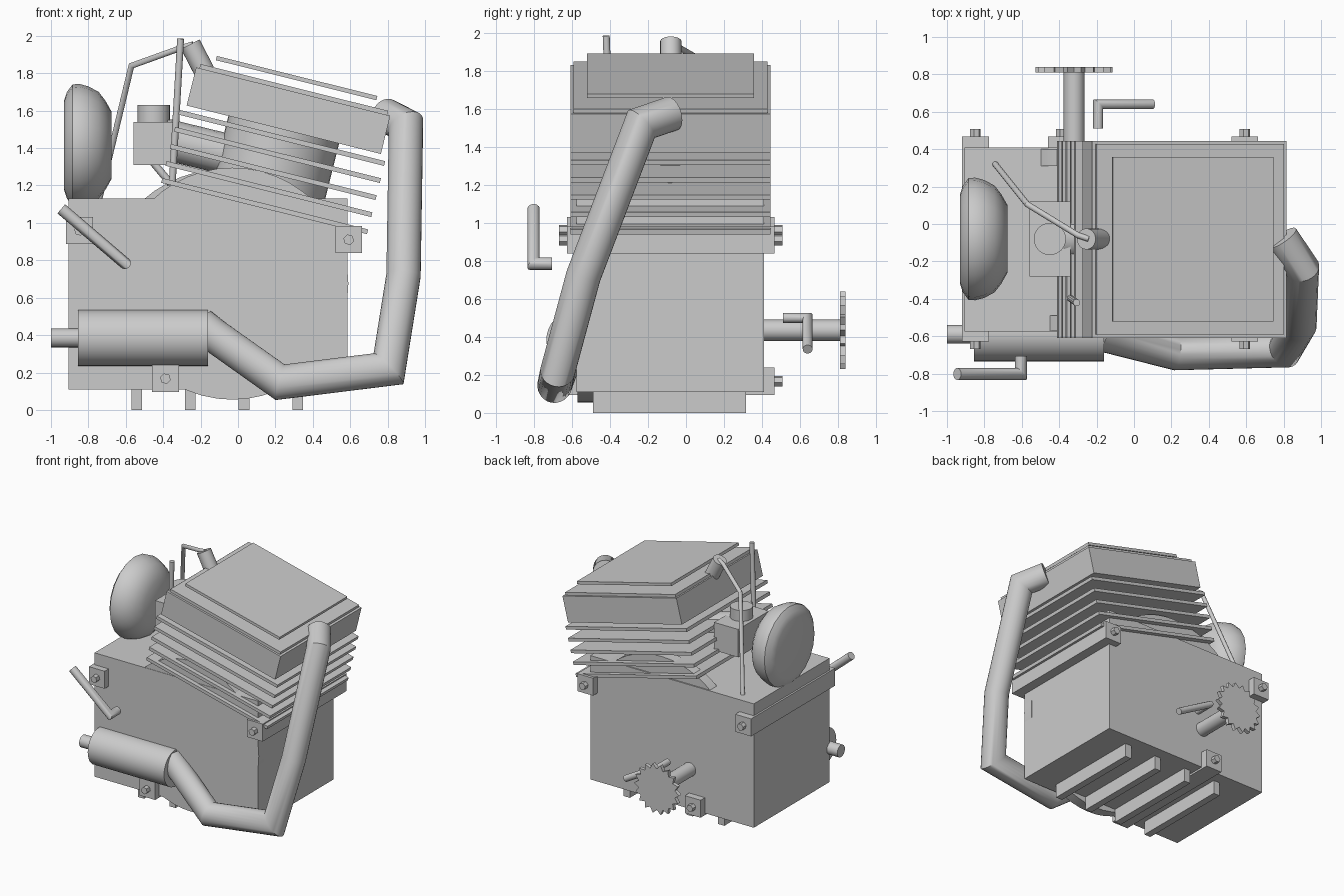
import bpy, bmesh, math
from mathutils import Matrix, Vector

if "Cube" in bpy.data.objects:
    bpy.data.objects.remove(bpy.data.objects["Cube"])

metal = bpy.data.materials.new("grey metal")
metal.diffuse_color = (0.6, 0.6, 0.6, 1)
metal.use_nodes = True
metal.node_tree.nodes["Principled BSDF"].inputs["Base Color"].default_value = metal.diffuse_color
TILT = math.radians(14)
HEAD = Vector((0.27, -0.082, 1.60))
TILTED = Matrix.Translation(HEAD) @ Matrix.Rotation(TILT, 4, 'Y')


def finish(name, bm, smooth=True):
    bmesh.ops.recalc_face_normals(bm, faces=bm.faces)
    me = bpy.data.meshes.new(name)
    bm.to_mesh(me)
    bm.free()
    me.materials.append(metal)
    ob = bpy.data.objects.new(name, me)
    bpy.context.collection.objects.link(ob)
    if smooth:
        bpy.ops.object.select_all(action='DESELECT')
        ob.select_set(True)
        bpy.context.view_layer.objects.active = ob
        bpy.ops.object.shade_smooth_by_angle(angle=math.radians(40))
    return ob


def box(name, x, y, z, frame=Matrix()):
    """Box from (min, max) pairs, optionally placed in a tilted frame."""
    bm = bmesh.new()
    size = [b - a for a, b in (x, y, z)]
    mid = [(a + b) / 2 for a, b in (x, y, z)]
    bmesh.ops.create_cube(bm, size=1, matrix=frame @ Matrix.Translation(mid)
                          @ Matrix.Diagonal((*size, 1)))
    return finish(name, bm, False)


def tube(name, path, r, sides=24):
    """Round bar along a path, mitred at every corner."""
    pts = [Vector(p) for p in path]
    dirs = [(b - a).normalized() for a, b in zip(pts, pts[1:])]
    side = dirs[0].orthogonal().normalized()
    up = dirs[0].cross(side)
    ring = [pts[0] + r * (math.cos(t) * side + math.sin(t) * up)
            for t in (2 * math.pi * i / sides for i in range(sides))]
    bm = bmesh.new()
    rows = [[bm.verts.new(p) for p in ring]]
    for i, d in enumerate(dirs):
        end = pts[i + 1]
        n = d + dirs[i + 1] if i + 1 < len(dirs) else d
        ring = [p + d * ((end - p).dot(n) / d.dot(n)) for p in ring]
        rows.append([bm.verts.new(p) for p in ring])
    for a, b in zip(rows, rows[1:]):
        for i in range(sides):
            j = (i + 1) % sides
            bm.faces.new((a[i], a[j], b[j], b[i]))
    bm.faces.new(rows[0])
    bm.faces.new(rows[-1])
    return finish(name, bm)


def lathe_x(name, centre, profile, sides):
    """Profile of (x, radius) spun about the x direction."""
    bm = bmesh.new()
    vs = [bm.verts.new((x, centre[0], centre[1] + r)) for x, r in profile]
    es = [bm.edges.new(p) for p in zip(vs, vs[1:])]
    bmesh.ops.spin(bm, geom=vs + es, cent=(0, *centre), axis=(1, 0, 0),
                   angle=2 * math.pi, steps=sides, use_duplicate=False)
    bmesh.ops.remove_doubles(bm, verts=bm.verts, dist=1e-4)
    return finish(name, bm)


# Crankcase with foot bars
box("crankcase", (-0.905, 0.585), (-0.575, 0.41), (0.11, 1.13))
for i in range(4):
    x = -0.57 + 0.287 * i
    box("foot_bar", (x, x + 0.057), (-0.49, 0.315), (0, 0.13))

# Mounting lugs with hex bolts through them
for x, z in ((-0.848, 0.96), (0.592, 0.91), (-0.388, 0.167)):
    box("mounting_lug", (x - 0.072, x + 0.072), (-0.627, 0.467),
        (z - 0.072, z + 0.072))
    tube("hex_bolt", [(x, -0.668, z), (x, 0.507, z)], 0.029, 6)

# Crank discs showing past the case
tube("front_crank_disc", [(-0.03, -0.572, 0.675), (-0.03, -0.49, 0.675)], 0.62, 48)
rear = tube("rear_crank_disc", [(0, 0.31, 0), (0, 0.4, 0)], 1, 48)
rear.data.transform(Matrix.Translation((-0.06, 0, 0.705))
                    @ Matrix.Diagonal((0.64, 1, 0.585, 1)))

# Tilted cylinder, cooling fins and head
tube("cylinder_barrel", [TILTED @ Vector((0, 0, -0.08)),
                         TILTED @ Vector((0, 0, -0.75))], 0.305, 40)
for i in range(5):
    w = -0.15 - 0.094 * i
    box("cooling_fin", (-0.567, 0.567), (-0.527, 0.527),
        (w - 0.013, w + 0.013), TILTED)
box("cylinder_head", (-0.535, 0.535), (-0.527, 0.527), (-0.105, 0.105), TILTED)
box("head_gasket", (-0.517, 0.517), (-0.51, 0.51), (0.1, 0.128), TILTED)
box("head_cover", (-0.442, 0.442), (-0.44, 0.44), (0.168, 0.191), TILTED)

# Exhaust pipe and muffler
tube("exhaust_pipe", [(-0.2, -0.585, 0.455), (-0.13, -0.6, 0.4),
                      (0.225, -0.69, 0.148), (0.805, -0.675, 0.22),
                      (0.885, -0.54, 0.72), (0.898, -0.235, 1.52),
                      (0.79, -0.075, 1.575)], 0.092)
tube("muffler", [(-0.855, -0.585, 0.385), (-0.16, -0.585, 0.385)], 0.15, 32)
tube("tail_pipe", [(-1.0, -0.59, 0.385), (-0.83, -0.59, 0.385)], 0.05)

# Air filter
lathe_x("air_filter", (-0.08, 1.415),
        [(-0.93, 0), (-0.93, 0.24), (-0.915, 0.285), (-0.885, 0.325),
         (-0.85, 0.328), (-0.8, 0.315), (-0.745, 0.285), (-0.71, 0.24),
         (-0.676, 0.18), (-0.676, 0)], 20)

# Carburettor and intake
box("carburettor_body", (-0.56, -0.34), (-0.28, 0.12), (1.31, 1.54))
tube("carburettor_cap", [(-0.45, -0.08, 1.53), (-0.45, -0.08, 1.63)], 0.086)
tube("intake_port", [(-0.4, -0.08, 1.45), (0.05, -0.08, 1.34)], 0.11, 16)
tube("fuel_line", [(-0.46, -0.08, 1.33), (-0.36, -0.08, 1.21)], 0.02, 10)

# Spark plug, lead and dipstick
tube("spark_plug", [(-0.18, -0.08, 1.81), (-0.255, -0.08, 1.955)], 0.056)
tube("plug_lead", [(-0.24, -0.08, 1.955), (-0.3, -0.06, 1.937),
                   (-0.57, 0.105, 1.84), (-0.75, 0.33, 1.09)], 0.016, 12)
tube("dipstick", [(-0.307, -0.42, 1.985), (-0.352, -0.39, 1.2)], 0.019, 12)

# Front lever and rear pedal crank
tube("front_lever", [(-0.945, -0.802, 1.075), (-0.605, -0.802, 0.785),
                     (-0.605, -0.705, 0.785)], 0.032, 16)
tube("rear_pedal", [(-0.192, 0.51, 0.5), (-0.192, 0.64, 0.5),
                    (0.1, 0.64, 0.335)], 0.026, 16)

# Drive shaft and toothed sprocket
tube("drive_shaft", [(-0.32, 0.35, 0.435), (-0.32, 0.83, 0.435)], 0.056)
bm = bmesh.new()
TEETH = 18
rim = []
for i in range(TEETH * 2):
    a = math.pi * i / TEETH
    r = 0.206 if i % 2 == 0 else 0.168
    rim.append((-0.32 + r * math.cos(a), 0.435 + r * math.sin(a)))
front = [bm.verts.new((x, 0.81, z)) for x, z in rim]
back = [bm.verts.new((x, 0.84, z)) for x, z in rim]
bm.faces.new(front)
bm.faces.new(back)
for i in range(len(rim)):
    j = (i + 1) % len(rim)
    bm.faces.new((front[i], front[j], back[j], back[i]))
finish("sprocket", bm, False)
